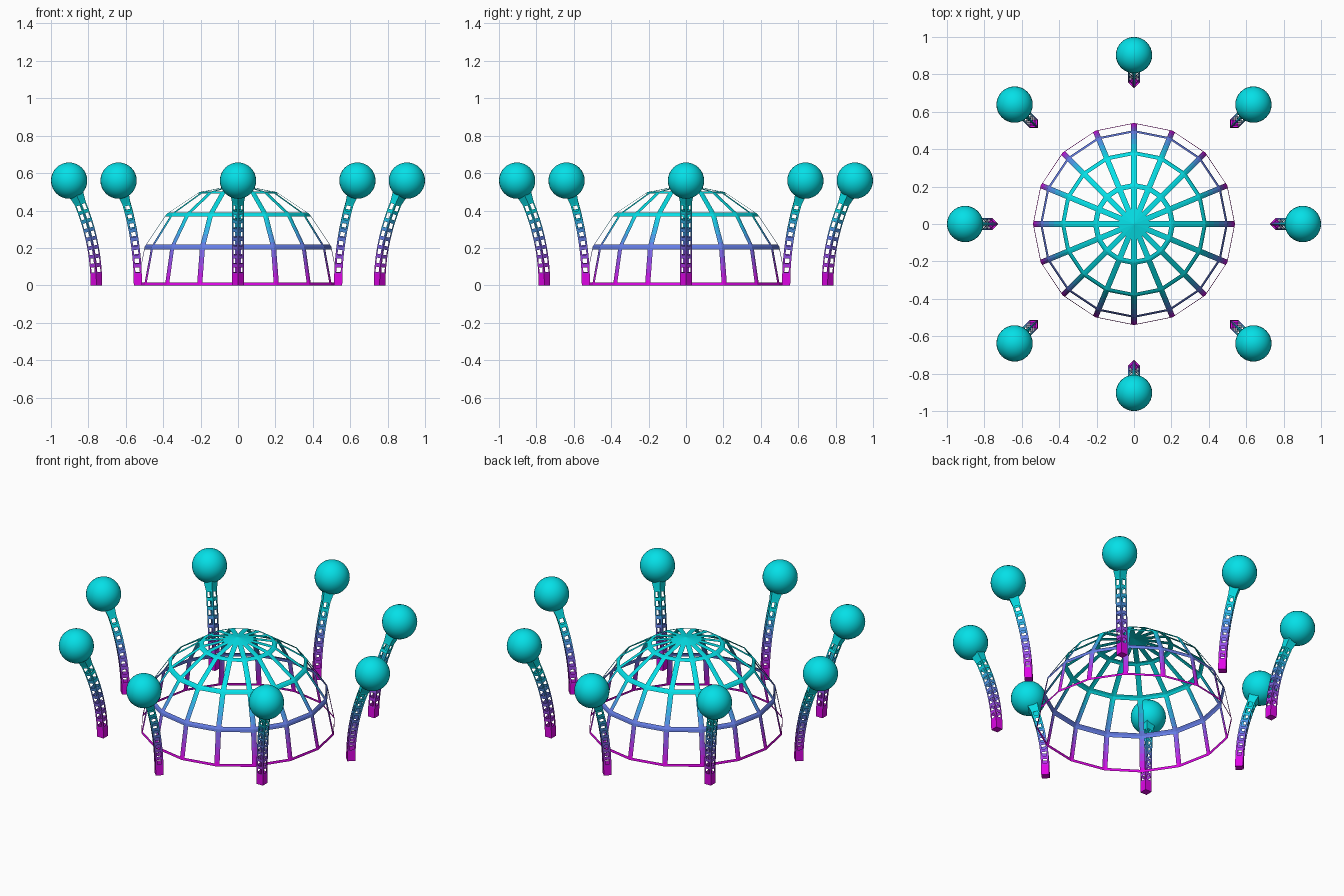
import bpy, bmesh
from math import sin, cos, pi, radians, sqrt, asin
from mathutils import Matrix, Vector

cube = bpy.data.objects.get("Cube")
if cube:
    bpy.data.objects.remove(cube)

# Colour ramp: magenta at the ground to cyan at the top
BAND_HEIGHT = 0.041
MAGENTA, CYAN = Vector((0.91, 0.02, 0.94)), Vector((0.02, 0.91, 0.94))
NAMES = ["magenta", "orchid", "bright purple", "purple", "violet",
         "periwinkle", "blue", "sky blue", "turquoise", "cyan"]
LAST = len(NAMES) - 1


def to_linear(c):
    return c / 12.92 if c <= 0.04045 else ((c + 0.055) / 1.055) ** 2.4


materials = []
for i, name in enumerate(NAMES):
    rgba = [to_linear(c) for c in MAGENTA.lerp(CYAN, i / LAST)] + [1.0]
    mat = bpy.data.materials.new(name)
    mat.use_nodes = True
    mat.diffuse_color = rgba
    bsdf = next(n for n in mat.node_tree.nodes if n.type == 'BSDF_PRINCIPLED')
    bsdf.inputs["Base Color"].default_value = rgba
    materials.append(mat)


def colour_by_height(bm, start):
    """Cut the mesh at each band limit and colour faces by height."""
    limits = [start + BAND_HEIGHT * i for i in range(LAST)]
    for z in limits:
        geom = bm.verts[:] + bm.edges[:] + bm.faces[:]
        bmesh.ops.bisect_plane(bm, geom=geom, plane_co=(0, 0, z), plane_no=(0, 0, 1))
    for f in bm.faces:
        z = f.calc_center_median().z
        f.material_index = sum(z > limit for limit in limits)


def open_windows(bm, faces, width):
    """Leave only a flat rim of the given width around each face."""
    bmesh.ops.inset_individual(bm, faces=faces, thickness=width, use_even_offset=True)
    bmesh.ops.delete(bm, geom=faces, context='FACES')


def finish_mesh(bm, name):
    mesh = bpy.data.meshes.new(name)
    bm.to_mesh(mesh)
    bm.free()
    for mat in materials:
        mesh.materials.append(mat)
    return mesh


def add_object(name, mesh, angle=0.0):
    obj = bpy.data.objects.new(name, mesh)
    obj.rotation_euler.z = angle
    bpy.context.collection.objects.link(obj)


# Dome lattice: a half sphere of flat panels cut down to their rims
DOME_RADIUS = 0.54
bm = bmesh.new()
profile = [bm.verts.new((DOME_RADIUS * cos(a), 0, DOME_RADIUS * sin(a)))
           for a in (i * pi / 8 for i in range(5))]
edges = [bm.edges.new(pair) for pair in zip(profile, profile[1:])]
bmesh.ops.spin(bm, geom=profile + edges, cent=(0, 0, 0), axis=(0, 0, 1),
               angle=2 * pi, steps=16)
bmesh.ops.remove_doubles(bm, verts=bm.verts[:], dist=0.0005)
bm.normal_update()
for face in bm.faces:
    if face.normal.dot(face.calc_center_median()) < 0:
        face.normal_flip()
open_windows(bm, bm.faces[:], 0.015)
colour_by_height(bm, 0.025)
add_object("dome_lattice", finish_mesh(bm, "dome_lattice"))

# Stem: diamond section swept along an outward arc, with ladder windows
BASE_X, BEND, STEM_RADIUS, WINDOWS = 0.757, 1.15, 0.031, 8
heights = [0.0] + [0.06 + 0.38 * i / WINDOWS for i in range(WINDOWS + 1)] + [0.475, 0.53]
bm = bmesh.new()
rings = []
for z in heights:
    lean = asin(z / BEND)
    centre = Vector((BASE_X + BEND - sqrt(BEND ** 2 - z ** 2), 0, z))
    out = Vector((cos(lean), 0, -sin(lean)))
    r = STEM_RADIUS + max(0, z - 0.44) * 0.2
    rings.append([bm.verts.new(centre + r * (out * cos(a) + Vector((0, sin(a), 0))))
                  for a in (k * pi / 2 for k in range(4))])
window_faces = []
bm.faces.new(rings[0][::-1])
for i, (low, high) in enumerate(zip(rings, rings[1:])):
    for k in range(4):
        n = (k + 1) % 4
        face = bm.faces.new((low[k], low[n], high[n], high[k]))
        if 1 <= i <= WINDOWS:
            window_faces.append(face)
bm.normal_update()
open_windows(bm, window_faces, 0.01)
colour_by_height(bm, 0.06)
stem_mesh = finish_mesh(bm, "stem")

# Globe on the tip of each stem
bm = bmesh.new()
bmesh.ops.create_uvsphere(bm, u_segments=32, v_segments=16, radius=0.097,
                          matrix=Matrix.Translation((0.903, 0, 0.56)))
for face in bm.faces:
    face.smooth = True
    face.material_index = LAST
globe_mesh = finish_mesh(bm, "globe")

# Eight stems with globes around the dome
for i in range(8):
    add_object(f"stem_{i + 1}", stem_mesh, radians(45 * i))
    add_object(f"globe_{i + 1}", globe_mesh, radians(45 * i))
